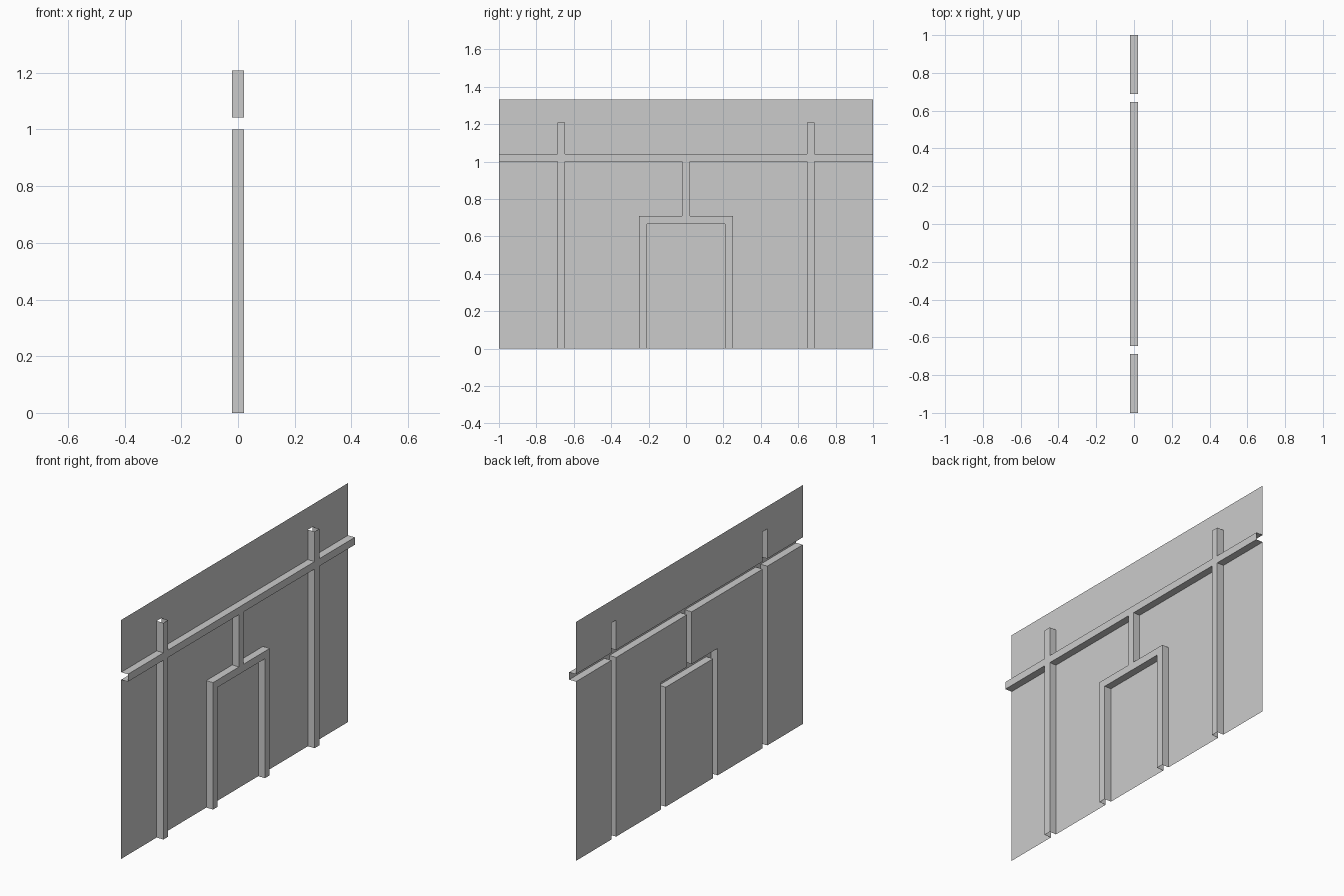
import bpy, bmesh, math

if "Cube" in bpy.data.objects:
    bpy.data.objects.remove(bpy.data.objects["Cube"])

U = 1 / 24                      # timber width and relief depth
BACK, FRONT = -U / 2, U / 2     # x of the wall sheet and of the timber faces
HEIGHT, BEAM_Z, POST_TOP, DOOR_Z = 4 / 3, 1.0, 29 * U, 16 * U

# Timber strips as (y0, y1, z0, z1)
strips = [(-1, 1, BEAM_Z, BEAM_Z + U),               # cross beam
          (-U / 2, U / 2, DOOR_Z + U, BEAM_Z),       # king post
          (-6 * U, 6 * U, DOOR_Z, DOOR_Z + U)]       # door lintel
for s in (-1, 1):
    for inner, top in ((15.5 * U, POST_TOP), (5 * U, DOOR_Z)):   # side posts, door jambs
        a, b = sorted((s * inner, s * (inner + U)))
        strips.append((a, b, 0, top))


def breaks(values):
    return sorted({round(v, 6) for v in values})


ys = breaks([-1, 1] + [v for s in strips for v in s[:2]])
zs = breaks([0, HEIGHT] + [v for s in strips for v in s[2:]])
NY, NZ = len(ys) - 1, len(zs) - 1


def is_timber(i, j):
    y, z = (ys[i] + ys[i + 1]) / 2, (zs[j] + zs[j + 1]) / 2
    return any(a < y < b and c < z < d for a, b, c, d in strips)


def make_object(name, quads):
    bm = bmesh.new()
    for q in quads:
        bm.faces.new([bm.verts.new(p) for p in q])
    bmesh.ops.remove_doubles(bm, verts=bm.verts, dist=1e-5)
    bmesh.ops.dissolve_limit(bm, angle_limit=math.radians(1),
                             verts=bm.verts, edges=bm.edges)
    me = bpy.data.meshes.new(name)
    bm.to_mesh(me)
    bm.free()
    bpy.context.collection.objects.link(bpy.data.objects.new(name, me))


panel, timber = [], []
for i in range(NY):
    for j in range(NZ):
        c = [(ys[i], zs[j]), (ys[i + 1], zs[j]), (ys[i + 1], zs[j + 1]), (ys[i], zs[j + 1])]
        if not is_timber(i, j):
            panel.append([(BACK, y, z) for y, z in c])
            continue
        timber.append([(FRONT, y, z) for y, z in c])
        # side walls of the hollow timber; all strip ends stay open
        for k, (di, dj) in enumerate(((0, -1), (1, 0), (0, 1), (-1, 0))):
            ni, nj = i + di, j + dj
            open_end = dj == 1 and abs(zs[j + 1] - POST_TOP) < 1e-4
            if 0 <= ni < NY and 0 <= nj < NZ and not is_timber(ni, nj) and not open_end:
                p, q = c[k], c[(k + 1) % 4]
                timber.append([(BACK, *p), (BACK, *q), (FRONT, *q), (FRONT, *p)])

make_object("wall_panel", panel)
make_object("timber_frame", timber)
